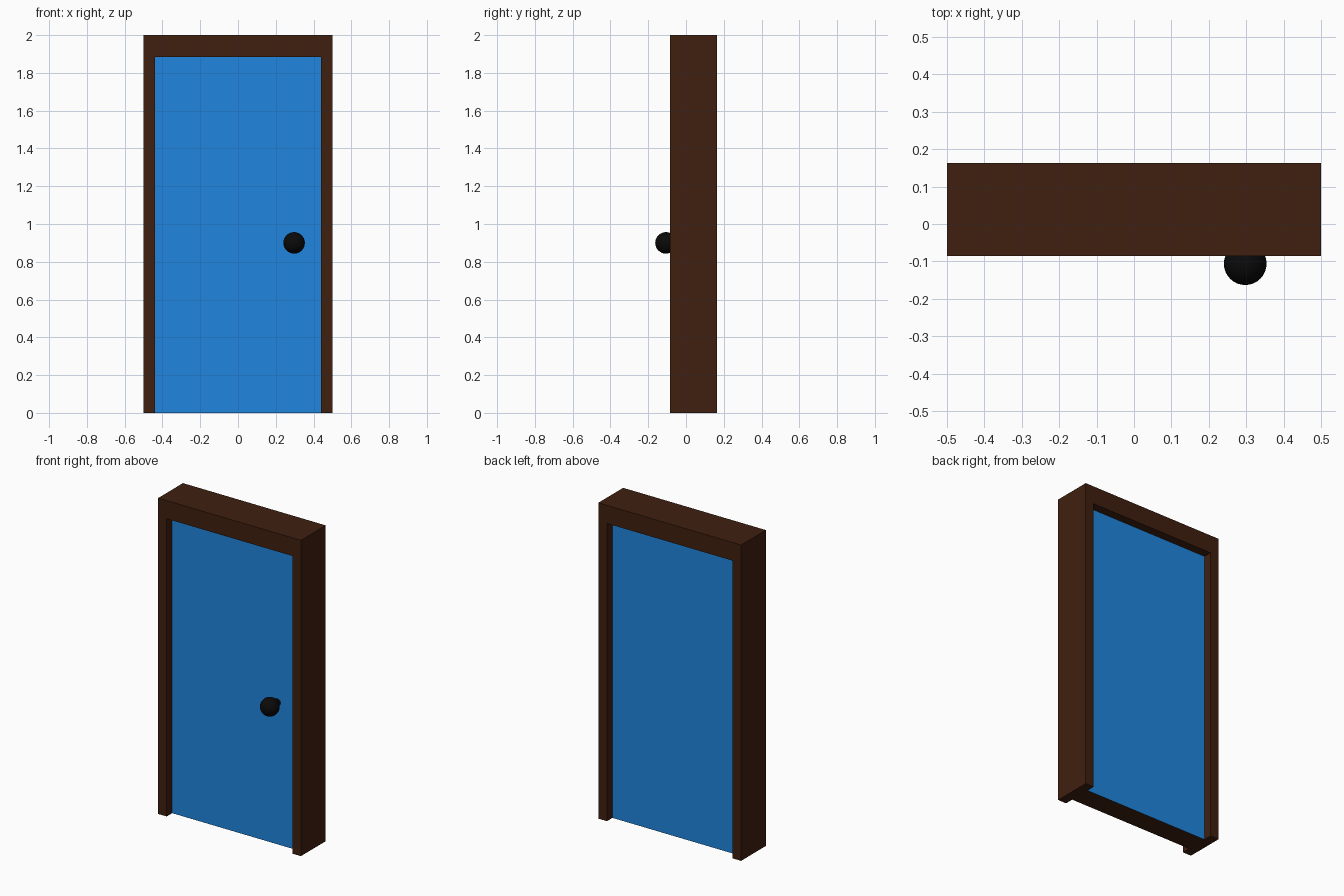
import bpy, bmesh, math

if "Cube" in bpy.data.objects:
    bpy.data.objects.remove(bpy.data.objects["Cube"])

W, H = 0.5, 2.0                # outer half width, height
IW, IH = 0.44, 1.885           # opening half width, height
Y0, Y1 = -0.085, 0.163         # frame front and back
RECESS = 0.055                 # door set back on both sides


def material(name, rgb):
    m = bpy.data.materials.new(name)
    m.diffuse_color = (*rgb, 1)
    m.use_nodes = True
    m.node_tree.nodes["Principled BSDF"].inputs["Base Color"].default_value = m.diffuse_color
    return m


brown = material("dark_wood", (0.051, 0.014, 0.005))
blue = material("blue_paint", (0.014, 0.238, 0.73))
black = material("black_metal", (0.003, 0.003, 0.003))


def extruded(name, profile, y0, y1, mats):
    """Extrude an x-z outline from y0 to y1."""
    bm = bmesh.new()
    face = bm.faces.new([bm.verts.new((x, y0, z)) for x, z in profile])
    geom = bmesh.ops.extrude_face_region(bm, geom=[face])["geom"]
    verts = [g for g in geom if isinstance(g, bmesh.types.BMVert)]
    bmesh.ops.translate(bm, verts=verts, vec=(0, y1 - y0, 0))
    bmesh.ops.recalc_face_normals(bm, faces=bm.faces)
    if len(mats) > 1:          # second material on the front and back faces
        for f in bm.faces:
            f.material_index = int(abs(f.normal.y) > 0.9)
    mesh = bpy.data.meshes.new(name)
    bm.to_mesh(mesh)
    bm.free()
    for m in mats:
        mesh.materials.append(m)
    obj = bpy.data.objects.new(name, mesh)
    bpy.context.collection.objects.link(obj)
    return obj


# Frame: two jambs and a header in one arch
extruded("door_frame",
         [(-W, 0), (-W, H), (W, H), (W, 0), (IW, 0), (IW, IH), (-IW, IH), (-IW, 0)],
         Y0, Y1, [brown])

# Door: wooden slab painted blue on its two large faces
door_front = Y0 + RECESS
extruded("door_panel", [(-IW, 0), (-IW, IH), (IW, IH), (IW, 0)],
         door_front, Y1 - RECESS, [brown, blue])

# Knob on a short stem
bpy.ops.mesh.primitive_uv_sphere_add(segments=32, ring_count=16, radius=0.057,
                                     location=(0.297, -0.106, 0.9),
                                     rotation=(math.pi / 2, 0, 0))
knob = bpy.context.object
knob.name = "door_knob"
knob.data.materials.append(black)
bpy.ops.object.shade_smooth()

bpy.ops.mesh.primitive_cylinder_add(vertices=24, radius=0.022, depth=0.05,
                                    location=(0.297, door_front - 0.02, 0.9),
                                    rotation=(math.pi / 2, 0, 0))
stem = bpy.context.object
stem.name = "knob_stem"
stem.data.materials.append(black)
bpy.ops.object.shade_smooth_by_angle()
